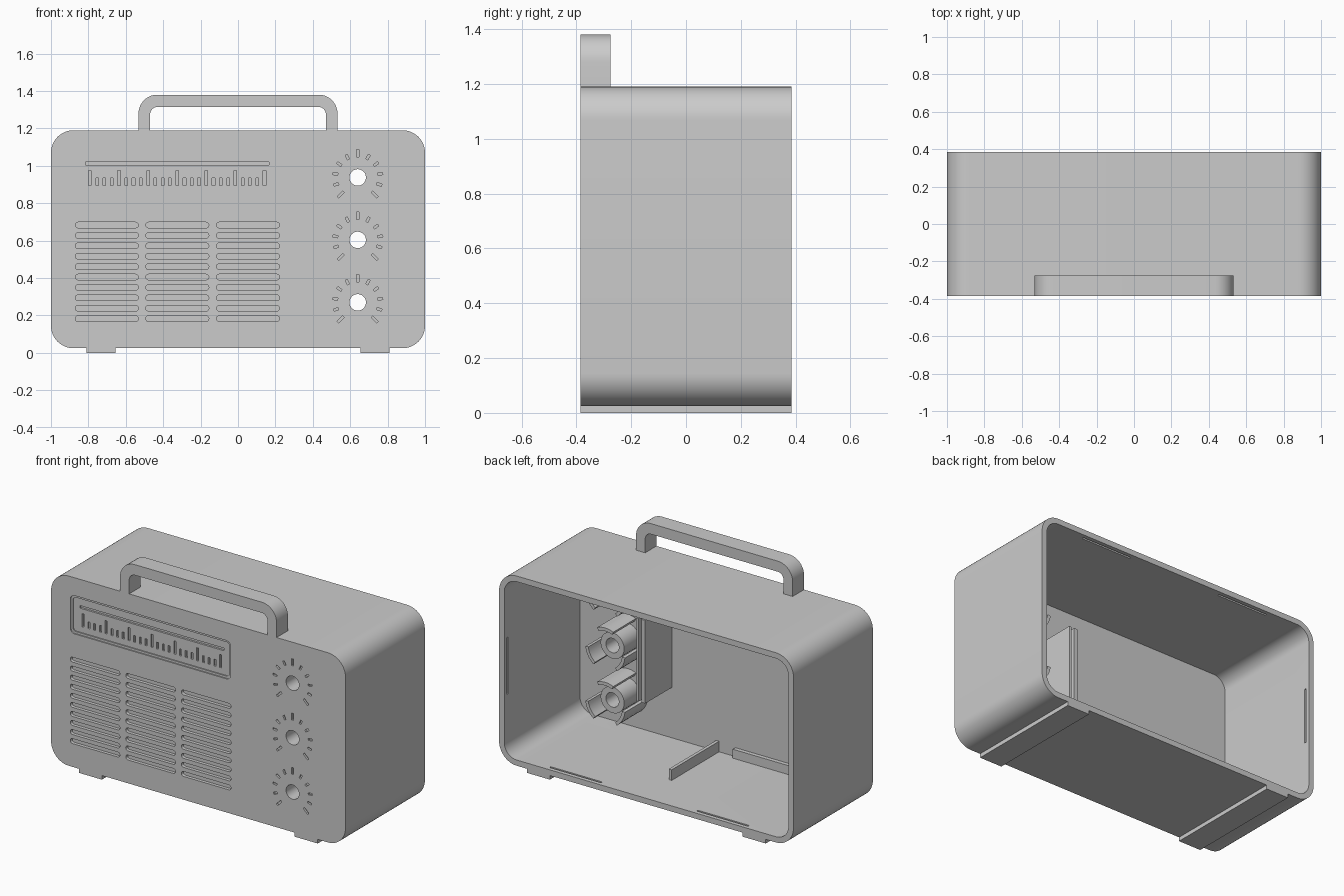
import bpy, bmesh
from math import pi, sin, cos, radians

old = bpy.data.objects.get("Cube")
if old:
    bpy.data.objects.remove(old, do_unlink=True)

grey = bpy.data.materials.new("plain grey plastic")
grey.use_nodes = True
COLOUR = (0.6, 0.6, 0.6, 1)
grey.diffuse_color = COLOUR
grey.node_tree.nodes["Principled BSDF"].inputs["Base Color"].default_value = COLOUR

FRONT, BACK = -0.385, 0.385
WALL = 0.035
INNER = FRONT + WALL
BOTTOM, TOP = 0.025, 1.19


def arc(cx, cz, r, a0, a1, n):
    return [(cx + r * cos(a0 + (a1 - a0) * i / n), cz + r * sin(a0 + (a1 - a0) * i / n))
            for i in range(n + 1)]


def circle(cx, cz, r, n=40):
    return arc(cx, cz, r, 0, 2 * pi, n)[:-1]


def rect(x0, x1, z0, z1, r=0, n=8):
    if r == 0:
        return [(x0, z0), (x1, z0), (x1, z1), (x0, z1)]
    corners = [(x1 - r, z1 - r), (x0 + r, z1 - r), (x0 + r, z0 + r), (x1 - r, z0 + r)]
    pts = []
    for k, (cx, cz) in enumerate(corners):
        pts += arc(cx, cz, r, k * pi / 2, (k + 1) * pi / 2, n)
    return pts


def prisms(name, parts):
    """One object from (xz outline, y0, y1) extrusions."""
    bm = bmesh.new()
    for pts, y0, y1 in parts:
        a = [bm.verts.new((x, y0, z)) for x, z in pts]
        b = [bm.verts.new((x, y1, z)) for x, z in pts]
        bm.faces.new(a)
        bm.faces.new(b[::-1])
        for i in range(len(a)):
            j = (i + 1) % len(a)
            bm.faces.new((a[j], a[i], b[i], b[j]))
    bmesh.ops.recalc_face_normals(bm, faces=bm.faces[:])
    mesh = bpy.data.meshes.new(name)
    bm.to_mesh(mesh)
    bm.free()
    mesh.materials.append(grey)
    ob = bpy.data.objects.new(name, mesh)
    bpy.context.collection.objects.link(ob)
    return ob


def select(ob):
    bpy.ops.object.select_all(action="DESELECT")
    ob.select_set(True)
    bpy.context.view_layer.objects.active = ob


def cut(ob, parts):
    cutter = prisms("cutter", parts)
    cutter.hide_render = True
    select(ob)
    mod = ob.modifiers.new("cut", "BOOLEAN")
    mod.operation = "DIFFERENCE"
    mod.solver = "EXACT"
    mod.object = cutter
    bpy.ops.object.modifier_apply(modifier=mod.name)
    bpy.data.objects.remove(cutter, do_unlink=True)


def smooth(ob):
    select(ob)
    bpy.ops.object.shade_smooth_by_angle(angle=radians(30))


# Case: rounded shell, open at the back
case = prisms("case", [(rect(-1, 1, BOTTOM, TOP, 0.12, 12), FRONT, BACK)])
cut(case, [(rect(-1 + WALL, 1 - WALL, BOTTOM + WALL, TOP - WALL, 0.085, 12), INNER, BACK + 0.1)])

# Dial window: stepped recess
OUT = FRONT - 0.05
cut(case, [(rect(-0.87, 0.22, 0.845, 1.08, 0.03), OUT, FRONT + 0.007)])
cut(case, [(rect(-0.857, 0.207, 0.858, 1.067, 0.02), OUT, FRONT + 0.014)])

# Dial line and scale marks
marks = [(rect(-0.815, 0.165, 1.005, 1.021), OUT, FRONT + 0.026)]
for i in range(25):
    x = -0.792 + i * 0.0389
    top = 0.975 if i % 4 == 0 else 0.936
    marks.append((rect(x - 0.007, x + 0.007, 0.895, top), OUT, FRONT + 0.026))

# Speaker grooves
for x0 in (-0.87, -0.493, -0.115):
    for row in range(10):
        z = 0.183 + row * 0.0556
        marks.append((rect(x0, x0 + 0.337, z - 0.015, z + 0.015, 0.0145, 5), OUT, FRONT + 0.02))

# Knob holes and the tick marks around them
KNOB_X = 0.64
KNOB_Z = (0.938, 0.604, 0.27)
holes = [(circle(KNOB_X, z, 0.044), OUT, BACK) for z in KNOB_Z]
for z in KNOB_Z:
    for i in range(11):
        a = radians(-45 + 27 * i)
        r0, r1 = 0.108, (0.15 if i % 5 == 0 else 0.135)
        ux, uz, w = cos(a), sin(a), 0.006
        pts = [(KNOB_X + r * ux - s * w * uz, z + r * uz + s * w * ux)
               for r, s in ((r0, -1), (r1, -1), (r1, 1), (r0, 1))]
        marks.append((pts, OUT, FRONT + 0.012))
cut(case, marks + holes)

# Snap slots inside the rear edge
SLOT = (0.348, 0.36)
snaps = []
for x in (-0.5, 0.5):
    for z in (BOTTOM + WALL, TOP - WALL):
        snaps.append((rect(x - 0.175, x + 0.175, z - 0.012, z + 0.012), *SLOT))
for x in (WALL - 1, 1 - WALL):
    snaps.append((rect(x - 0.012, x + 0.012, 0.43, 0.78), *SLOT))
cut(case, snaps)
smooth(case)

# Handle
outer = [(0.532, TOP - 0.01)] + arc(0.432, 1.28, 0.1, 0, pi / 2, 10)
inner = arc(0.43, 1.275, 0.04, pi / 2, 0, 8) + [(0.47, TOP - 0.01)]
outline = [(-x, z) for x, z in outer] + outer[::-1] + inner[::-1] + [(-x, z) for x, z in inner]
smooth(prisms("handle", [(outline, FRONT, FRONT + 0.11)]))

# Feet: full-depth runners
for side, x in (("left", 0.733), ("right", -0.733)):
    prisms(side + "_foot", [(rect(x - 0.078, x + 0.078, 0, BOTTOM + 0.005), FRONT, BACK)])

# Knob bosses with three curved guide plates each
bosses = prisms("knob_bosses", [(circle(KNOB_X, z, 0.08), INNER - 0.005, -0.2) for z in KNOB_Z])
cut(bosses, holes)
smooth(bosses)
guides = []
for z in KNOB_Z:
    for deg in (90, 210, 330):
        a, h = radians(deg), radians(24)
        pts = arc(KNOB_X, z, 0.135, a - h, a + h, 6) + arc(KNOB_X, z, 0.115, a + h, a - h, 6)
        guides.append((pts, INNER - 0.005, -0.13))
smooth(prisms("knob_guides", guides))

# Circuit board holder: divider with edge rails
prisms("board_holder", [
    (rect(0.34, 0.365, 0.37, 0.88), INNER - 0.005, -0.09),
    (rect(0.385, 0.40, 0.37, 0.88), INNER - 0.005, -0.09),
    (rect(0.36, 0.39, 0.37, 0.88), INNER - 0.005, -0.12),
])

# Battery ribs on the floor
FLOOR = BOTTOM + WALL - 0.005
prisms("battery_ribs", [
    (rect(0.02, 0.04, FLOOR, 0.125), INNER - 0.005, 0.11),
    (rect(-0.93, -0.09, FLOOR, 0.115), INNER - 0.005, -0.325),
])
